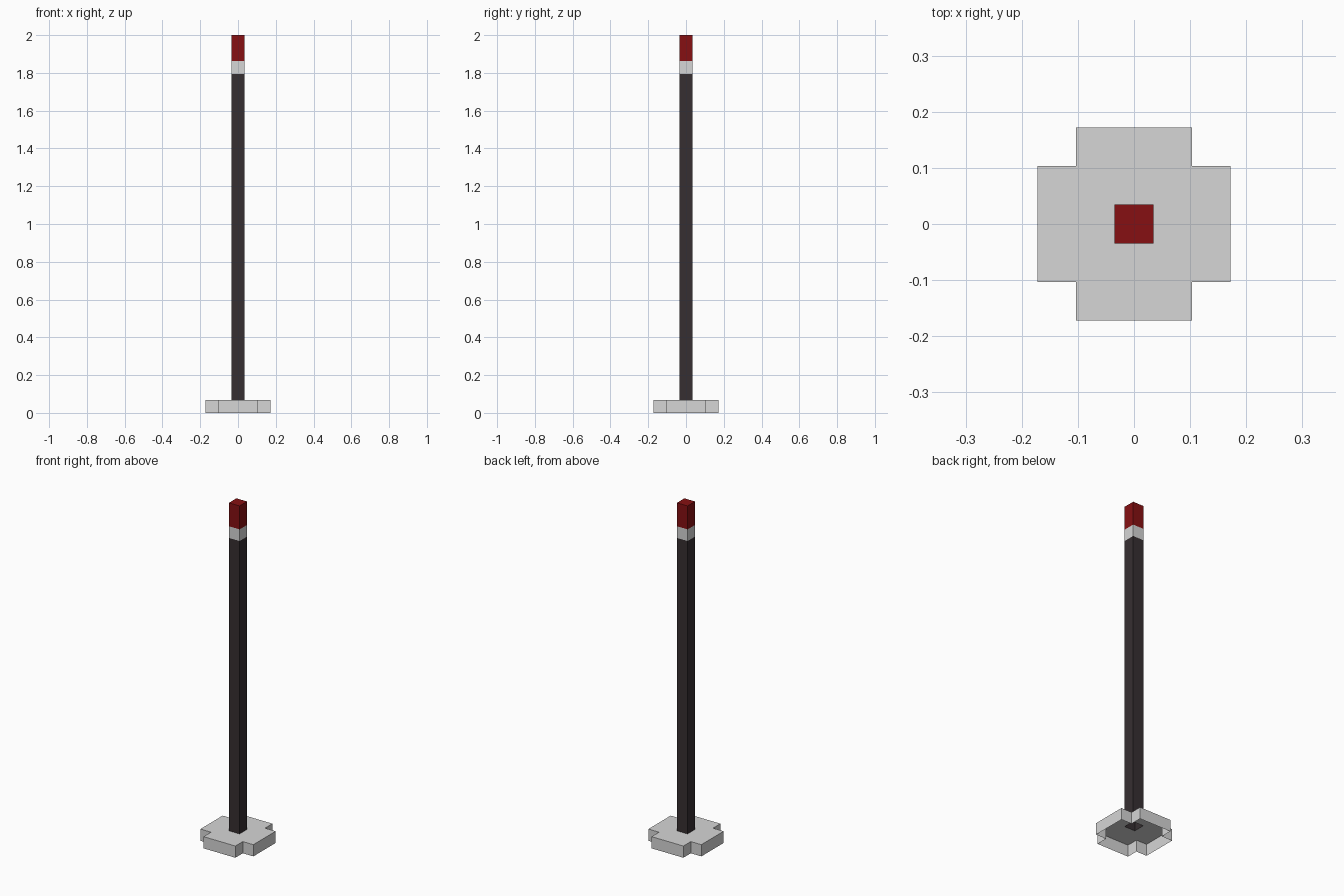
import bpy, bmesh

if "Cube" in bpy.data.objects:
    bpy.data.objects.remove(bpy.data.objects["Cube"])

U = 2 / 29  # one block of the grid


def material(name, rgb):
    m = bpy.data.materials.new(name)
    m.diffuse_color = (*rgb, 1)
    m.use_nodes = True
    m.node_tree.nodes["Principled BSDF"].inputs["Base Color"].default_value = m.diffuse_color
    return m


light_grey = material("light grey", (0.67, 0.67, 0.67))
charcoal = material("charcoal", (0.037, 0.028, 0.031))
dark_red = material("dark red", (0.24, 0.005, 0.006))


def make_object(name, bm, mat):
    mesh = bpy.data.meshes.new(name)
    bm.to_mesh(mesh)
    bm.free()
    mesh.materials.append(mat)
    obj = bpy.data.objects.new(name, mesh)
    bpy.context.collection.objects.link(obj)


def tube(name, z0, z1, mat, capped=False):
    """Square tube section of the post, with an optional top cap."""
    bm = bmesh.new()
    h = U / 2
    ring = [(-h, -h), (h, -h), (h, h), (-h, h)]
    low = [bm.verts.new((x, y, z0 * U)) for x, y in ring]
    top = [bm.verts.new((x, y, z1 * U)) for x, y in ring]
    for i in range(4):
        j = (i + 1) % 4
        bm.faces.new((low[i], low[j], top[j], top[i]))
    if capped:
        bm.faces.new(top)
    make_object(name, bm, mat)


# Base: 5 x 5 blocks without corners, open below and under the post
bm = bmesh.new()
cells = {(i, j) for i in range(-2, 3) for j in range(-2, 3) if abs(i) + abs(j) < 4}
for i, j in sorted(cells):
    ring = [((i + a) * U, (j + b) * U)
            for a, b in ((-.5, -.5), (.5, -.5), (.5, .5), (-.5, .5))]
    if (i, j) != (0, 0):
        bm.faces.new([bm.verts.new((x, y, U)) for x, y in ring])
    # Side walls only on the outline
    for k, (di, dj) in enumerate(((0, -1), (1, 0), (0, 1), (-1, 0))):
        if (i + di, j + dj) not in cells:
            (ax, ay), (bx, by) = ring[k], ring[(k + 1) % 4]
            bm.faces.new([bm.verts.new(p) for p in
                          ((ax, ay, 0), (bx, by, 0), (bx, by, U), (ax, ay, U))])
bmesh.ops.remove_doubles(bm, verts=bm.verts, dist=1e-4)
bmesh.ops.dissolve_limit(bm, angle_limit=0.01, verts=bm.verts, edges=bm.edges)
make_object("base", bm, light_grey)

# Post, band and tip
tube("post", 1, 26, charcoal)
tube("band", 26, 27, light_grey)
tube("tip", 27, 29, dark_red, capped=True)
